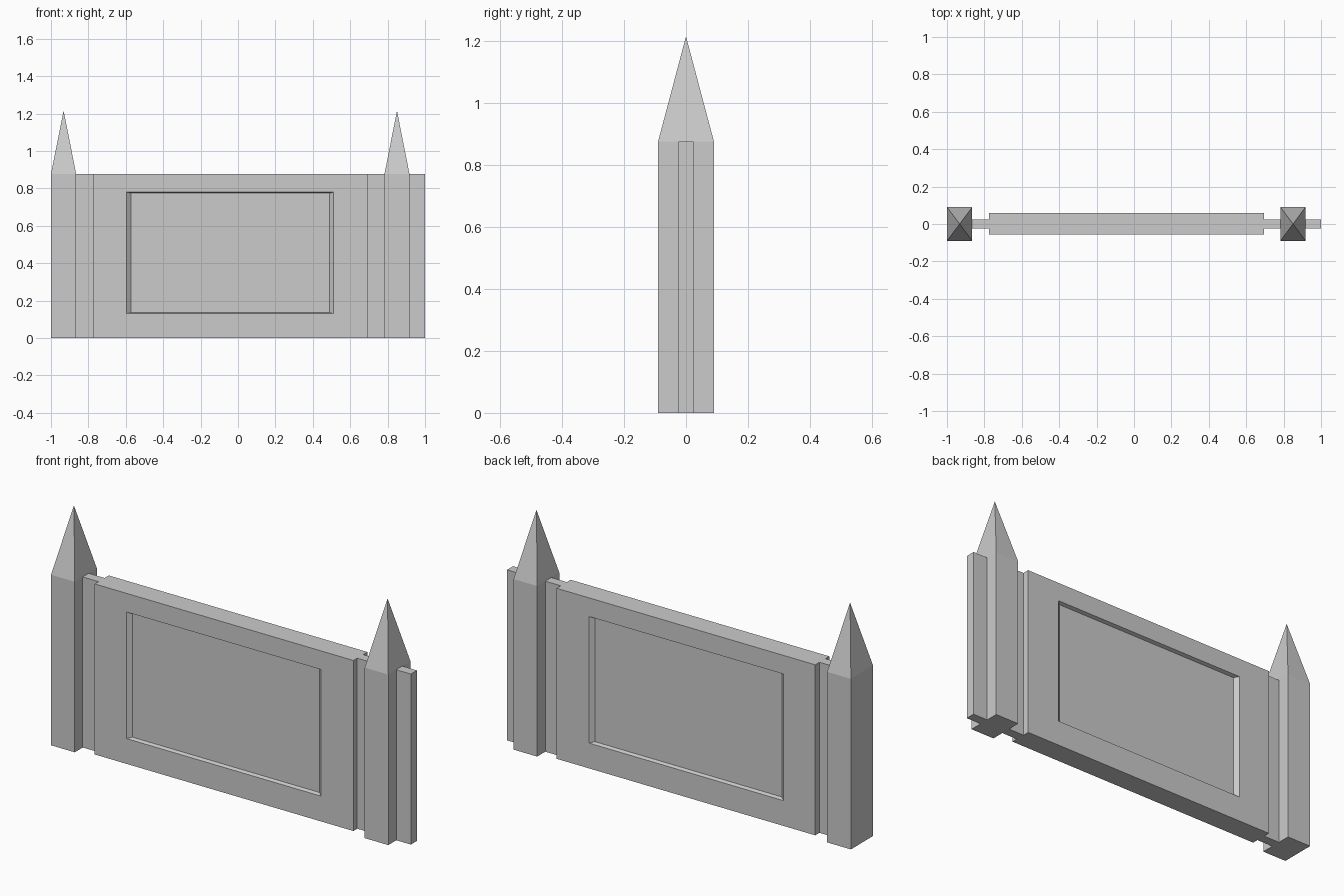
import bpy
import bmesh

cube = bpy.data.objects.get("Cube")
if cube:
    bpy.data.objects.remove(cube, do_unlink=True)

TOP = 0.876

# Single stone material
stone = bpy.data.materials.new("grey stone")
stone.use_nodes = True
grey = (0.6, 0.6, 0.6, 1)
stone.diffuse_color = grey
stone.node_tree.nodes["Principled BSDF"].inputs["Base Color"].default_value = grey


def add_box(bm, x0, x1, y0, y1, z0, z1):
    verts = bmesh.ops.create_cube(bm, size=1)["verts"]
    for v in verts:
        v.co.x = x1 if v.co.x > 0 else x0
        v.co.y = y1 if v.co.y > 0 else y0
        v.co.z = z1 if v.co.z > 0 else z0


def finish(bm, name):
    bmesh.ops.recalc_face_normals(bm, faces=bm.faces[:])
    mesh = bpy.data.meshes.new(name)
    bm.to_mesh(mesh)
    bm.free()
    mesh.materials.append(stone)
    obj = bpy.data.objects.new(name, mesh)
    bpy.context.collection.objects.link(obj)
    return obj


# Thin core wall, running past the left post as a connecting stub
bm = bmesh.new()
add_box(bm, -0.95, 1, -0.025, 0.024, 0, TOP)
finish(bm, "core_wall")

# Thick panel with a tapered recess on the front and the back
bm = bmesh.new()
add_box(bm, -0.775, 0.695, -0.056, 0.058, 0, TOP)
bm.normal_update()
for face in [f for f in bm.faces if abs(f.normal.y) > 0.9]:
    side = 1 if face.normal.y > 0 else -1
    bmesh.ops.inset_individual(bm, faces=[face], thickness=0.05)
    middle = face.calc_center_median()
    for v in face.verts:
        v.co.x = 0.51 if v.co.x > middle.x else -0.595
        v.co.z = 0.78 if v.co.z > middle.z else 0.13
    bmesh.ops.inset_individual(bm, faces=[face], thickness=0.01)
    middle = face.calc_center_median()
    for v in face.verts:
        v.co.x = 0.49 if v.co.x > middle.x else -0.573
        v.co.z = 0.774 if v.co.z > middle.z else 0.136
        v.co.y -= side * 0.018
finish(bm, "recessed_panel")

# Square posts, each topped by a pyramid spire
for name, x0, x1 in (("right_post", -1, -0.865), ("left_post", 0.783, 0.917)):
    bm = bmesh.new()
    add_box(bm, x0, x1, -0.09, 0.09, 0, TOP)
    bm.normal_update()
    cap = max(bm.faces, key=lambda f: f.normal.z)
    tip = bmesh.ops.poke(bm, faces=[cap])["verts"][0]
    tip.co.z = 1.215
    finish(bm, name)
